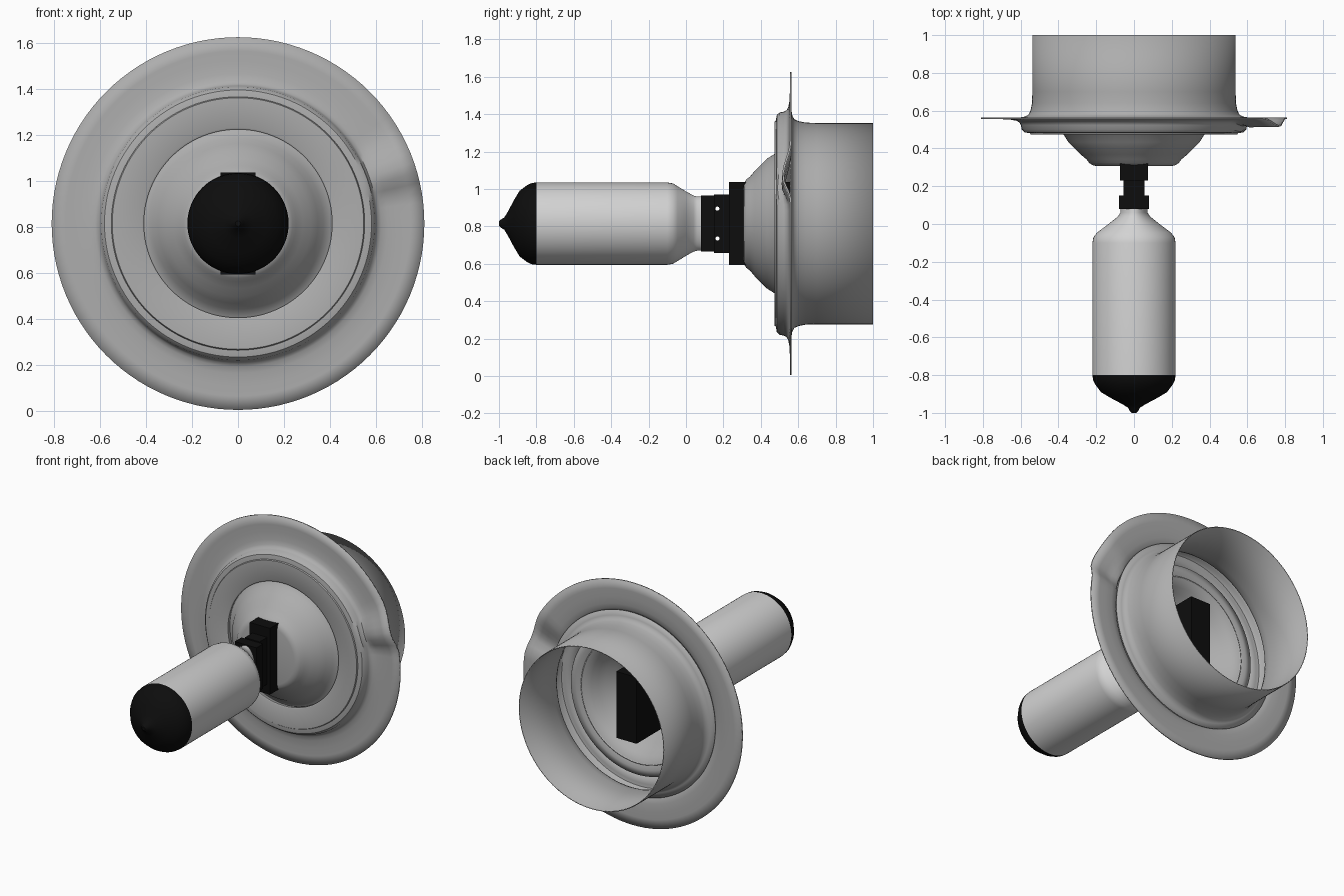
import bpy, bmesh, math
from mathutils import Matrix

if "Cube" in bpy.data.objects:
    bpy.data.objects.remove(bpy.data.objects["Cube"])

AXIS_Z = 0.815
SEG = 112


def material(name, value):
    m = bpy.data.materials.new(name)
    m.use_nodes = True
    m.diffuse_color = (value, value, value, 1)
    m.node_tree.nodes["Principled BSDF"].inputs["Base Color"].default_value = m.diffuse_color
    return m


metal = material("grey metal", 0.42)
glass = material("pale glass", 0.65)
black = material("black", 0.004)


def finish(name, bm, mat, smooth=True, thickness=0):
    bmesh.ops.recalc_face_normals(bm, faces=bm.faces)
    mesh = bpy.data.meshes.new(name)
    bm.to_mesh(mesh)
    bm.free()
    mesh.materials.append(mat)
    ob = bpy.data.objects.new(name, mesh)
    bpy.context.collection.objects.link(ob)
    if thickness:
        mod = ob.modifiers.new("thickness", 'SOLIDIFY')
        mod.thickness = thickness
        mod.offset = 0
    if smooth:
        bpy.ops.object.select_all(action='DESELECT')
        ob.select_set(True)
        bpy.context.view_layer.objects.active = ob
        bpy.ops.object.shade_smooth_by_angle(angle=math.radians(35))
    return ob


def loft(name, sections, mat, warp=None, caps=(False, False), thickness=0):
    """Join elliptical rings (y, half width, half height) along the y axis."""
    bm = bmesh.new()
    rings = []
    for y, rx, rz in sections:
        ring = []
        for i in range(SEG):
            a = 2 * math.pi * i / SEG
            dy = warp(rx, a) if warp else 0
            ring.append(bm.verts.new((rx * math.cos(a), y + dy, AXIS_Z + rz * math.sin(a))))
        rings.append(ring)
    for a, b in zip(rings, rings[1:]):
        for i in range(SEG):
            j = (i + 1) % SEG
            bm.faces.new((a[i], a[j], b[j], b[i]))
    for ring, cap in zip((rings[0], rings[-1]), caps):
        if cap:
            bm.faces.new(ring)
    return finish(name, bm, mat, thickness=thickness)


def lathe(name, profile, mat, **options):
    return loft(name, [(y, r, r) for r, y in profile], mat, **options)


def box(name, x, y0, y1, z, mat):
    """Box centred on the axis, with half sizes x and z."""
    bm = bmesh.new()
    bmesh.ops.create_cube(bm, size=2)
    bmesh.ops.transform(bm, verts=bm.verts, matrix=Matrix.Translation((0, (y0 + y1) / 2, AXIS_Z))
                        @ Matrix.Diagonal((x, (y1 - y0) / 2, z, 1)))
    return finish(name, bm, mat, smooth=False)


# Painted tip with its small sealing nub
lathe("bulb_tip", [(0.012, -1.0), (0.022, -0.99), (0.032, -0.972), (0.065, -0.952),
                   (0.125, -0.92), (0.175, -0.89), (0.205, -0.85), (0.217, -0.825),
                   (0.22, -0.8)], black, caps=(True, False))

# Glass tube flattening into the pinch seal
loft("bulb_glass", [(-0.8, 0.22, 0.22), (-0.1, 0.22, 0.22), (-0.07, 0.215, 0.215),
                    (-0.045, 0.195, 0.2), (0.0, 0.135, 0.172), (0.04, 0.085, 0.15),
                    (0.06, 0.072, 0.145), (0.1, 0.07, 0.145)], glass, caps=(False, True))

# Clip and plug block behind the seal
clip = box("clip_front", 0.08, 0.08, 0.152, 0.15, black)
neck = box("clip_neck", 0.055, 0.15, 0.235, 0.157, black)
box("plug_block", 0.075, 0.23, 0.63, 0.222, black)

# Pair of small through holes in the neck
bm = bmesh.new()
for side in (-1, 1):
    bmesh.ops.create_cone(bm, cap_ends=True, segments=16, radius1=0.011, radius2=0.011, depth=0.4,
                          matrix=Matrix.Translation((0, 0.168, AXIS_Z + side * 0.08))
                          @ Matrix.Rotation(math.pi / 2, 4, 'Y'))
cutter = finish("hole_cutter", bm, black, smooth=False)
cutter.hide_render = True
cutter.display_type = 'WIRE'
hole = neck.modifiers.new("holes", 'BOOLEAN')
hole.object = cutter
hole.solver = 'EXACT'
bpy.context.view_layer.objects.active = neck
bpy.ops.object.modifier_apply(modifier=hole.name)
bpy.data.objects.remove(cutter)

# Dish carrying the plug
lathe("dish", [(0.01, 0.31), (0.2, 0.31), (0.218, 0.314), (0.235, 0.325), (0.25, 0.345),
               (0.28, 0.37), (0.315, 0.405), (0.345, 0.435), (0.37, 0.475), (0.41, 0.505),
               (0.45, 0.515), (0.49, 0.515)], metal, caps=(True, False), thickness=0.006)

# Flat retaining ring around the dish
lathe("retaining_ring", [(0.415, 0.515), (0.412, 0.48), (0.418, 0.477), (0.545, 0.477),
                         (0.55, 0.485)], metal, thickness=0.006)


def ridge(r, a):
    """One raised crease on the flange, gentle above and steep below."""
    d = math.degrees(a) - 18
    if d > 180:
        d -= 360
    t = max(0, 1 - abs(d) / (15 if d > 0 else 9))
    reach = min(1, max(0, (r - 0.57) / 0.08))
    return -0.042 * t * t * (3 - 2 * t) * reach


# Stepped flange with a wide flat brim
lathe("flange", [(0.5, 0.486), (0.555, 0.486), (0.578, 0.49), (0.59, 0.503), (0.594, 0.525),
                 (0.603, 0.541), (0.62, 0.551), (0.65, 0.557), (0.7, 0.56), (0.75, 0.56),
                 (0.81, 0.56)], metal, warp=ridge, thickness=0.01)

# Open rear sleeve flaring into the flange
lathe("rear_sleeve", [(0.61, 0.56), (0.575, 0.566), (0.555, 0.578), (0.545, 0.6),
                      (0.537, 0.64), (0.535, 0.7), (0.535, 1.0)], metal, thickness=0.006)
